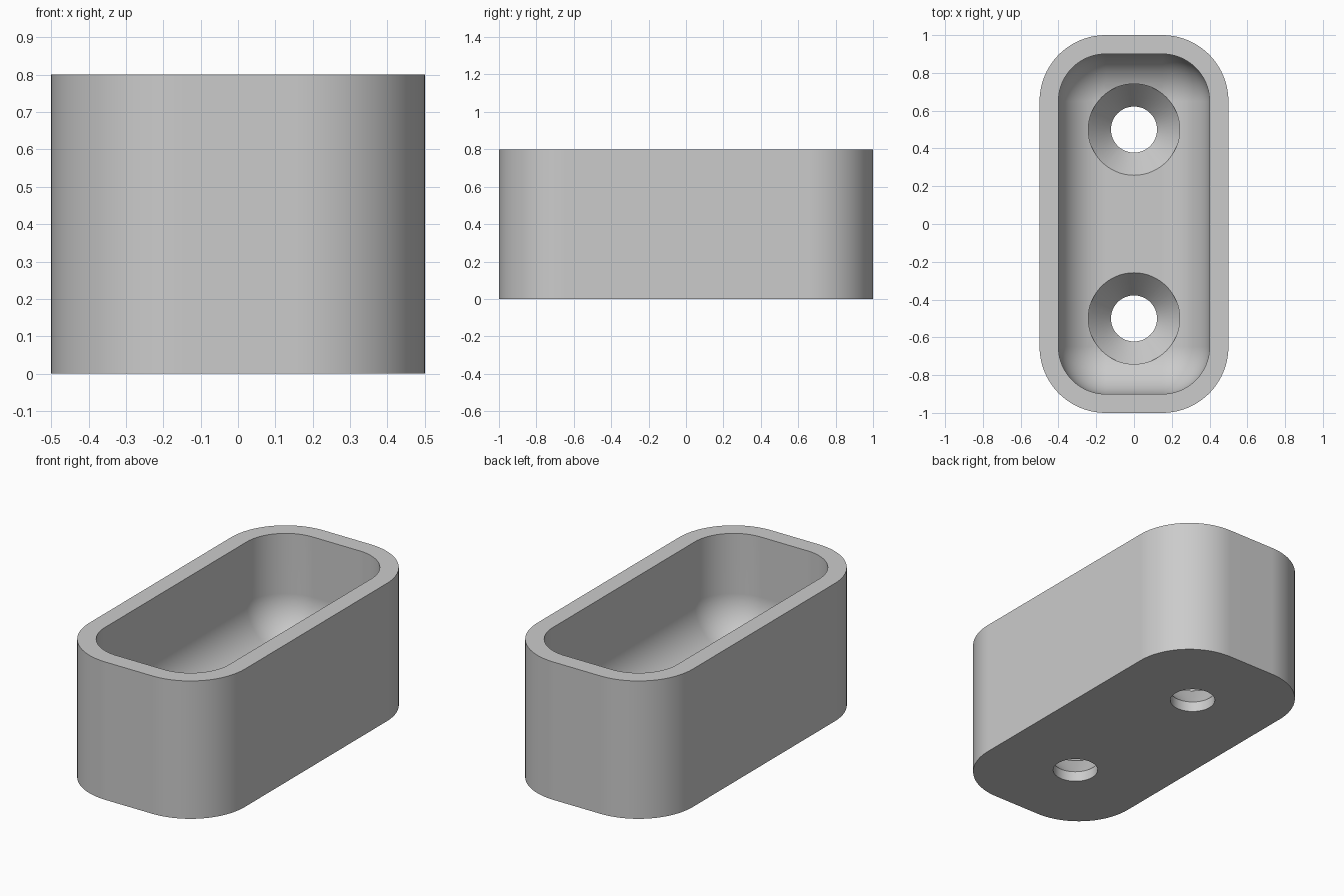
import bpy, bmesh, math

cube = bpy.data.objects.get("Cube")
if cube:
    bpy.data.objects.remove(cube)

WALL, HEIGHT, FLOOR = 0.1, 0.8, 0.2
OUTER_R, INNER_R = 0.35, 0.25
SEG = 20

grey = bpy.data.materials.new("plain grey")
grey.use_nodes = True
colour = (0.6, 0.6, 0.6, 1)
grey.diffuse_color = colour
grey.node_tree.nodes["Principled BSDF"].inputs["Base Color"].default_value = colour


def rounded_rect(hx, hy, r):
    """Counter-clockwise outline with four rounded corners."""
    pts = []
    for k, (sx, sy) in enumerate([(1, 1), (-1, 1), (-1, -1), (1, -1)]):
        for i in range(SEG + 1):
            a = (k + i / SEG) * math.pi / 2
            pts.append((sx * (hx - r) + r * math.cos(a), sy * (hy - r) + r * math.sin(a)))
    return pts


def circle(r, y):
    n = 64
    return [(r * math.cos(2 * math.pi * i / n), y + r * math.sin(2 * math.pi * i / n)) for i in range(n)]


def loft(name, sections):
    """Closed solid through stacked (outline, z) sections, bottom to top."""
    bm = bmesh.new()
    rings = [[bm.verts.new((x, y, z)) for x, y in pts] for pts, z in sections]
    for low, high in zip(rings, rings[1:]):
        for i in range(len(low)):
            j = (i + 1) % len(low)
            bm.faces.new((low[i], low[j], high[j], high[i]))
    bm.faces.new(rings[0][::-1])
    bm.faces.new(rings[-1])
    bmesh.ops.remove_doubles(bm, verts=bm.verts, dist=1e-4)
    bmesh.ops.recalc_face_normals(bm, faces=bm.faces)
    mesh = bpy.data.meshes.new(name)
    bm.to_mesh(mesh)
    bm.free()
    mesh.materials.append(grey)
    obj = bpy.data.objects.new(name, mesh)
    bpy.context.collection.objects.link(obj)
    return obj


def cut(body, cutter):
    cutter.hide_render = True
    mod = body.modifiers.new("cut", "BOOLEAN")
    mod.operation, mod.solver, mod.object = "DIFFERENCE", "EXACT", cutter
    bpy.ops.object.modifier_apply(modifier=mod.name)
    bpy.data.objects.remove(cutter)


# Rounded outer block
outline = rounded_rect(0.5, 1, OUTER_R)
body = loft("tray_body", [(outline, 0), (outline, HEIGHT)])
bpy.context.view_layer.objects.active = body
body.select_set(True)

# Cavity with a filleted floor
sections = []
for i in range(SEG + 1):
    a = i / SEG * math.pi / 2
    inset = INNER_R * (1 - math.sin(a))
    sections.append((rounded_rect(0.5 - WALL - inset, 1 - WALL - inset, INNER_R - inset),
                     FLOOR + INNER_R * (1 - math.cos(a))))
sections.append((rounded_rect(0.5 - WALL, 1 - WALL, INNER_R), HEIGHT + 0.1))
cut(body, loft("cavity_cutter", sections))

# Two countersunk screw holes
for y in (-0.5, 0.5):
    hole = [(0.122, -0.1), (0.122, 0.06), (0.242, FLOOR), (0.242, FLOOR + 0.1)]
    cut(body, loft("hole_cutter", [(circle(r, y), z) for r, z in hole]))

bpy.ops.object.shade_smooth_by_angle(angle=math.radians(25))
weighted = body.modifiers.new("even shading", "WEIGHTED_NORMAL")
weighted.keep_sharp = True
